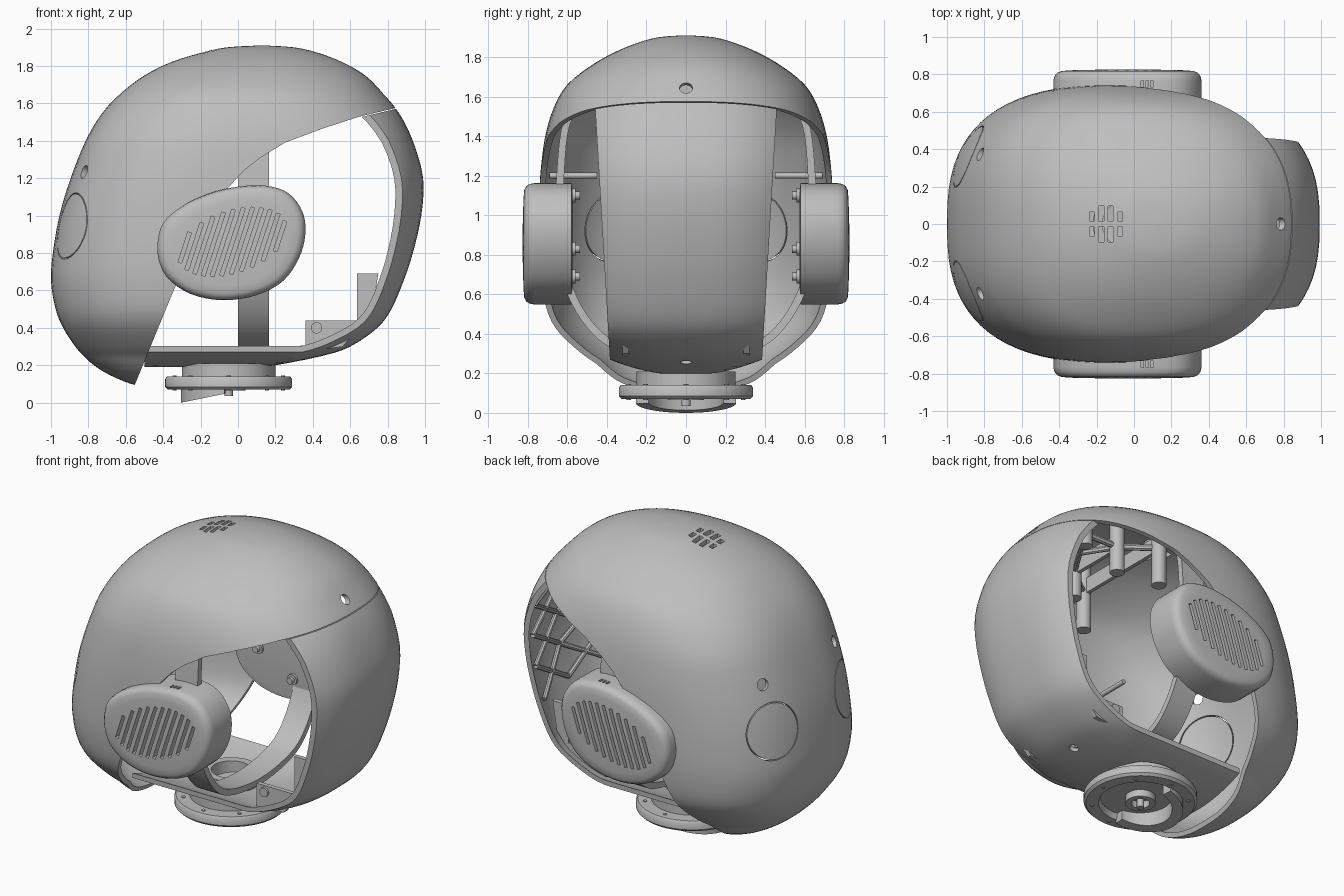
import bpy, bmesh, math
from mathutils import Vector, Matrix

cube = bpy.data.objects.get("Cube")
if cube:
    bpy.data.objects.remove(cube, do_unlink=True)

grey = bpy.data.materials.new("plain grey")
grey.use_nodes = True
COLOUR = (0.52, 0.52, 0.52, 1)
grey.diffuse_color = COLOUR
grey.node_tree.nodes["Principled BSDF"].inputs["Base Color"].default_value = COLOUR


# ---- helpers ----
def finish(name, bm):
    bmesh.ops.recalc_face_normals(bm, faces=bm.faces)
    mesh = bpy.data.meshes.new(name)
    bm.to_mesh(mesh)
    bm.free()
    mesh.materials.append(grey)
    obj = bpy.data.objects.new(name, mesh)
    bpy.context.collection.objects.link(obj)
    return obj


def activate(obj):
    bpy.ops.object.select_all(action='DESELECT')
    obj.select_set(True)
    bpy.context.view_layer.objects.active = obj


def smooth(obj):
    activate(obj)
    bpy.ops.object.shade_smooth_by_angle(angle=math.radians(35))


def boolean(obj, cutter_bm, operation):
    cutter = finish("cutter", cutter_bm)
    cutter.hide_render = True
    mod = obj.modifiers.new("cut", 'BOOLEAN')
    mod.operation, mod.solver, mod.object = operation, 'EXACT', cutter
    activate(obj)
    bpy.ops.object.modifier_apply(modifier=mod.name)
    bpy.data.objects.remove(cutter, do_unlink=True)


def loft(bm, rings, loop=False):
    rows = [[bm.verts.new(p) for p in ring] for ring in rings]
    n = len(rows[0])
    pairs = list(zip(rows, rows[1:])) + ([(rows[-1], rows[0])] if loop else [])
    for a, b in pairs:
        for i in range(n):
            j = (i + 1) % n
            bm.faces.new((a[i], a[j], b[j], b[i]))
    if not loop:
        bm.faces.new(rows[0])
        bm.faces.new(rows[-1])


def prism(bm, pts, axis, a, b):
    place = (lambda p, d: (p[0], d, p[1])) if axis == 'y' else (lambda p, d: (d, p[0], p[1]))
    loft(bm, [[place(p, d) for p in pts] for d in (a, b)])


def box(bm, centre, size, tilt=0):
    m = Matrix.Translation(centre) @ Matrix.Rotation(tilt, 4, 'Y') @ Matrix.Diagonal((*size, 1))
    bmesh.ops.create_cube(bm, size=1, matrix=m)


def rod(bm, p, q, r, seg=16):
    p, q = Vector(p), Vector(q)
    m = Matrix.Translation((p + q) / 2) @ (q - p).to_track_quat('Z', 'Y').to_matrix().to_4x4()
    bmesh.ops.create_cone(bm, cap_ends=True, segments=seg, radius1=r, radius2=r,
                          depth=(q - p).length, matrix=m)


def lathe(bm, profile, cx, loop=False, seg=64):
    turns = [2 * math.pi * i / seg for i in range(seg)]
    loft(bm, [[(cx + r * math.cos(t), r * math.sin(t), z) for t in turns] for r, z in profile], loop)


def spline(pts, steps, closed=False):
    n, out = len(pts), []
    get = (lambda i: Vector(pts[i % n])) if closed else (lambda i: Vector(pts[max(0, min(n - 1, i))]))
    for i in range(n if closed else n - 1):
        a, b, c, d = (get(i + k) for k in (-1, 0, 1, 2))
        for s in range(steps):
            t = s / steps
            out.append(0.5 * (2 * b + (c - a) * t + (2 * a - 5 * b + 4 * c - d) * t * t
                              + (3 * b - a - 3 * c + d) * t ** 3))
    return out if closed else out + [get(n - 1)]


# ---- head surface: height, back x, front x, half width ----
LEVELS = [(1.91, .12, .14, .01), (1.9, -.06, .3, .14), (1.87, -.2, .43, .25), (1.82, -.36, .56, .37),
          (1.75, -.5, .68, .49), (1.66, -.62, .77, .6), (1.55, -.725, .86, .665),
          (1.4, -.815, .935, .71), (1.2, -.895, .99, .735), (1, -.955, .98, .742),
          (.8, -.99, .935, .74), (.65, -1, .885, .73), (.5, -.975, .82, .705), (.4, -.935, .745, .65),
          (.3, -.87, .6, .55), (.25, -.825, .45, .48), (.2, -.77, .2, .42), (.15, -.69, -.1, .34),
          (.1, -.57, -.3, .2), (.08, -.46, -.42, .02)]
ROWS = spline([Vector(p).to_4d() if len(p) == 3 else p for p in LEVELS], 3)


def shell(name, flat_bottom=False):
    bm, rings, seg = bmesh.new(), [], 80
    for z, xb, xf, w in ROWS:
        n = 2.6 - max(0, z - 1.4) - max(0, .4 - z)
        ring = []
        for i in range(seg):
            c, s = math.cos(2 * math.pi * i / seg), math.sin(2 * math.pi * i / seg)
            u = math.copysign(abs(c) ** (2 / n), c)
            y = math.copysign(abs(s) ** (2 / n), s) * w * (1 - .04 * u)
            low = .19 + .08 * (y / .385) ** 2 if flat_bottom else 0
            ring.append(((xb + xf) / 2 + u * (xf - xb) / 2, y, max(z, low)))
        rings.append(ring)
    loft(bm, rings)
    obj = finish(name, bm)
    mod = obj.modifiers.new("wall", 'SOLIDIFY')
    mod.thickness, mod.offset = .03, -1
    activate(obj)
    bpy.ops.object.modifier_apply(modifier=mod.name)
    return obj


# ---- top and rear cover ----
cover = shell("head_cover")
bm = bmesh.new()
edge = [(.84, 1.575), (.65, 1.53), (.45, 1.465), (.25, 1.39), (.12, 1.31), (.03, 1.24),
        (-.07, 1.13), (-.16, .98), (-.25, .8), (-.34, .61)]
prism(bm, [(1.2, 1.63)] + edge + [(-.55, .1), (-.63, -.1), (-1.3, -.1), (-1.3, 2.2), (1.2, 2.2)],
      'y', -1, 1)
boolean(cover, bm, 'INTERSECT')

# vents, screw holes and round hatch seams in the cover
bm = bmesh.new()
for off in (-.075, -.025, .025, .075):
    reach = math.sqrt(.095 ** 2 - off ** 2)
    for s in (-1, 1):
        box(bm, (-.15 + off, s * (.01 + reach / 2), 1.88), (.028, reach - .01, .2))
rod(bm, (.7, 0, 1.61), (.95, 0, 1.71), .033)
for s in (-1, 1):
    rod(bm, (-.7, s * .31, 1.2), (-.95, s * .44, 1.27), .037)
    d = Vector((-.85, s * .45, .25)).normalized()
    turn = d.to_track_quat('Z', 'Y').to_matrix()
    centre = Vector((-.88, s * .36, .94))
    loft(bm, [[centre + turn @ Vector((r * math.cos(k * math.pi / 24), r * math.sin(k * math.pi / 24), h))
               for k in range(48)] for r, h in ((.18, -.15), (.18, .15), (.174, .15), (.174, -.15))], True)
boolean(cover, bm, 'DIFFERENCE')
smooth(cover)

# ---- face strip running under the chin ----
strip = shell("face_strip", True)
bm = bmesh.new()
prism(bm, [(1.2, 1.625), (.84, 1.57), (.65, 1.525), (.5, 1.4), (.4, .8), (-.5, .45), (-.5, 0), (1.2, 0)],
      'y', -1, 1)
boolean(strip, bm, 'INTERSECT')
bm = bmesh.new()
prism(bm, [(-.369, 0), (.369, 0), (.469, 1.7), (-.469, 1.7)], 'x', -1, 1.3)
boolean(strip, bm, 'INTERSECT')
bm = bmesh.new()
rod(bm, (.4, 0, .4), (.52, 0, .15), .03)
boolean(strip, bm, 'DIFFERENCE')
smooth(strip)

# ---- crossed ribs behind the face ----
bm = bmesh.new()


def behind_face(y, z):
    front = min(ROWS, key=lambda row: abs(row[0] - z))[2]
    return (front - .045 - .07 * (y / .35) ** 2, y, z)


for k in range(4):
    z = .7 + .2 * k
    for s in (-1, 1):
        rod(bm, behind_face(s * .35, z), behind_face(0, z + .2), .016, 8)
        rod(bm, behind_face(0, z), behind_face(s * .35, z + .2), .016, 8)
smooth(finish("face_ribs", bm))

# ---- inner hoop carrying the ears ----
bm = bmesh.new()
half = [(.52, 1.66), (.62, 1.48), (.655, 1.2), (.66, .9), (.62, .65), (.5, .43), (.33, .31)]
path = spline(half + [(0, .26)] + [(-y, z) for y, z in reversed(half)], 5)
mid = Vector((0, 1))
rings = []
for p in path:
    inner = p + (mid - p).normalized() * .04
    rings.append([(0, *p), (.165, *p), (.165, *inner), (0, *inner)])
loft(bm, rings)
smooth(finish("ear_hoop", bm))

# ---- ears ----
EAR = spline([(-.43, .85), (-.4, .96), (-.3, 1.05), (-.15, 1.12), (0, 1.155), (.15, 1.16), (.27, 1.12),
              (.345, 1.02), (.36, .9), (.325, .77), (.24, .65), (.1, .575), (-.08, .548),
              (-.25, .58), (-.37, .66), (-.42, .75)], 4, True)
hub = Vector((-.03, .86))
for s, side in ((-1, "front"), (1, "back")):
    bm = bmesh.new()
    layers = [(.9, .575), (1, .58), (1, .765), (.985, .79), (.95, .808), (.89, .818), (.75, .822), (.3, .826)]
    loft(bm, [[(q.x, s * y, q.y) for q in (hub + (p - hub) * k for p in EAR)] for k, y in layers])
    ear = finish(side + "_ear", bm)
    bm = bmesh.new()
    for k in range(-5, 6):
        t = k * .051
        length = .38 * math.sqrt(1 - (t / .285) ** 2)
        box(bm, (-.03 + t, s * .81, .86 + .12 * t), (.02, .1, length), math.radians(18))
    for x in (.045, .07, .095):
        box(bm, (x, s * .75, 1.15), (.014, .035, .06))
    boolean(ear, bm, 'DIFFERENCE')
    smooth(ear)
    bm = bmesh.new()
    for x, z in ((.1, 1.1), (-.25, .83), (.22, .83), (0, .69)):
        rod(bm, (x, s * .6, z), (x, s * .56, z), .035)
        rod(bm, (x, s * .56, z), (x, s * .535, z), .02)
    rod(bm, (-.3, s * .45, 1.2), (-.3, s * .69, 1.2), .015)
    smooth(finish(side + "_ear_screws", bm))

# ---- mounting posts and braces under the crown ----
bm = bmesh.new()
posts = [(.1, .35, 1.36, 1.79), (.3, .2, 1.44, 1.82), (.55, .2, 1.53, 1.75)]
for s in (-1, 1):
    for x, y, low, high in posts:
        rod(bm, (x, s * y, low), (x, s * y, high), .045)
    for a, b in zip(posts, posts[1:]):
        rod(bm, (a[0], s * a[1], 1.62), (b[0], s * b[1], 1.62), .02, 8)
for x, y, low, high in posts:
    box(bm, (x, 0, 1.65), (.025, 2 * y, .1))
rod(bm, (.3, -.2, 1.62), (.55, .2, 1.62), .018, 8)
rod(bm, (.3, .2, 1.62), (.55, -.2, 1.62), .018, 8)
smooth(finish("crown_posts", bm))

# ---- chin brackets ----
bm = bmesh.new()
for s in (-1, 1):
    prism(bm, [(.36, .27), (.36, .44), (.635, .44), (.635, .69), (.75, .69), (.72, .5), (.56, .3)],
          'y', s * .29, s * .32)
    rod(bm, (.42, s * .275, .4), (.42, s * .335, .4), .03)
finish("chin_brackets", bm)

# ---- neck ----
bm = bmesh.new()
lathe(bm, [(.07, .11), (.24, .11), (.25, .07), (.325, .07), (.34, .085), (.34, .125), (.33, .14),
           (.25, .14), (.25, .21), (.17, .21)], -.05)
lathe(bm, [(.12, .2), (.17, .2), (.17, .3), (.12, .3)], -.05, True)
lathe(bm, [(.055, .065), (.09, .065), (.09, .112), (.055, .112)], -.05, True)
rod(bm, (-.05, 0, .035), (-.05, 0, .12), .022)
for k in range(8):
    x, y = -.05 + .29 * math.cos(k * math.pi / 4), .29 * math.sin(k * math.pi / 4)
    rod(bm, (x, y, .065), (x, y, .145), .012, 10)
smooth(finish("neck_disc", bm))

# sloping collar under the neck
bm = bmesh.new()
rings = []
for k in range(25):
    t = math.radians(95 + 170 * k / 24)
    ring = []
    for r, top in ((.19, False), (.255, False), (.255, True), (.19, True)):
        x, y = -.05 + r * math.cos(t), r * math.sin(t)
        ring.append((x, y, .112 if top else .05 + (x + .06) * .204))
    rings.append(ring)
loft(bm, rings)
smooth(finish("neck_collar", bm))
